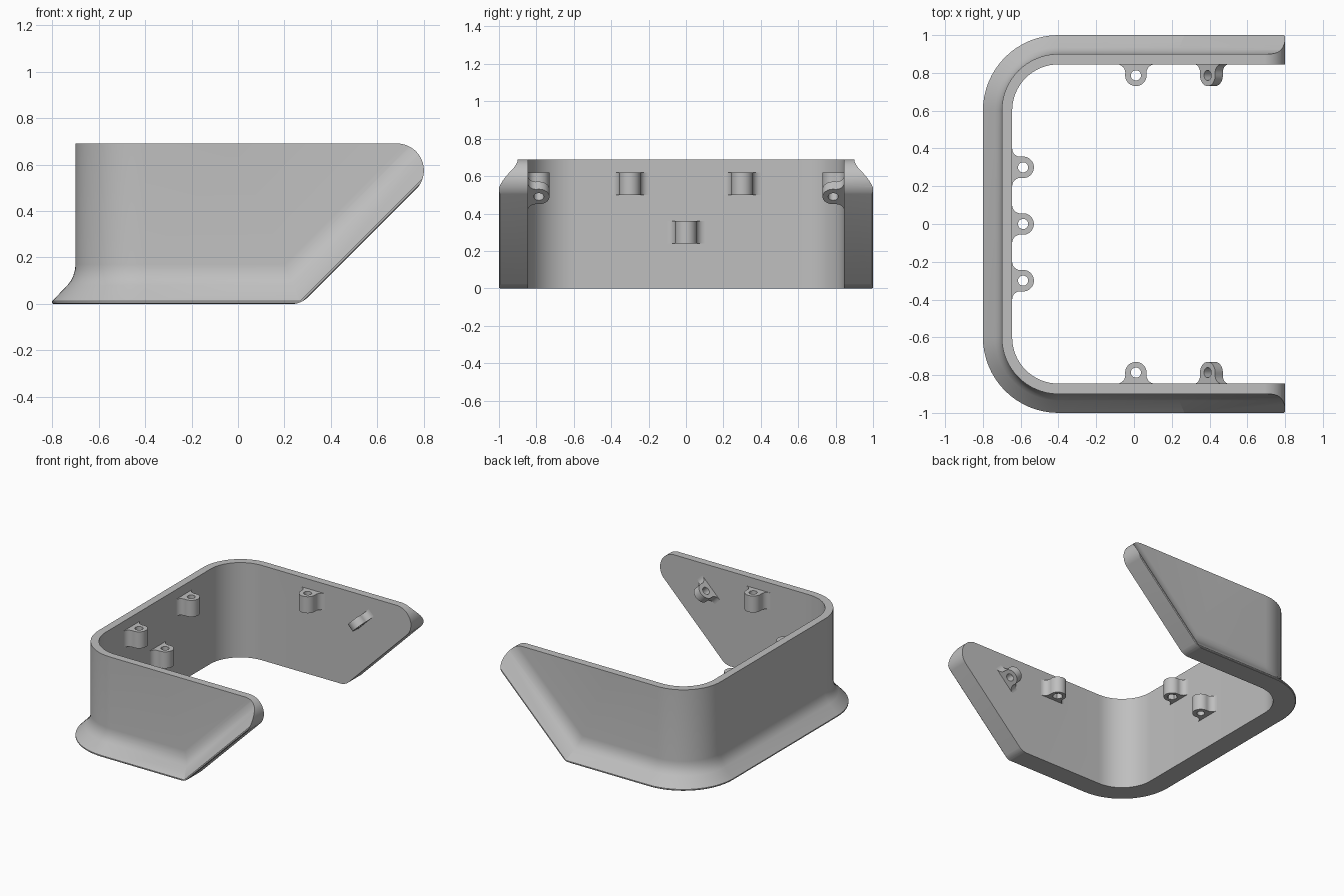
import bpy, bmesh, math
from mathutils import Matrix, Vector

cube = bpy.data.objects.get("Cube")
if cube:
    bpy.data.objects.remove(cube, do_unlink=True)

grey = bpy.data.materials.new("plain_grey")
grey.use_nodes = True
COLOUR = (0.52, 0.52, 0.52, 1)
grey.diffuse_color = COLOUR
bsdf = next(n for n in grey.node_tree.nodes if n.type == 'BSDF_PRINCIPLED')
bsdf.inputs["Base Color"].default_value = COLOUR

H = 0.69            # wall height
CX = 0.272          # where the slanted arm edge would meet the floor
WALL = 0.055        # wall thickness
R2 = math.sqrt(2)


def select(obj):
    bpy.ops.object.select_all(action='DESELECT')
    obj.select_set(True)
    bpy.context.view_layer.objects.active = obj


def mesh_object(name, bm):
    bmesh.ops.remove_doubles(bm, verts=bm.verts, dist=1e-5)
    bmesh.ops.recalc_face_normals(bm, faces=bm.faces)
    me = bpy.data.meshes.new(name)
    bm.to_mesh(me)
    bm.free()
    me.materials.append(grey)
    obj = bpy.data.objects.new(name, me)
    bpy.context.collection.objects.link(obj)
    return obj


def arc(cx, cy, r, a0, a1, n):
    angles = [math.radians(a0 + (a1 - a0) * i / n) for i in range(n + 1)]
    return [(cx + r * math.cos(a), cy + r * math.sin(a)) for a in angles]


# Wall section: (outward offset, distance in from the flared edge)
section = [(-WALL, 0), (0.095, 0), (0.1, 0.004), (0.1, 0.012), (0.035, 0.08), (0.02, 0.099),
           (0.009, 0.122), (0.002, 0.147), (0, 0.17), (0, H), (-WALL, H)]

# Stations on one half: (base point, outward direction, in-from-edge direction)
half = [(Vector((CX + H, 0.9, H)), Vector((0, 1, 0)), Vector((-R2, 0, 0))),
        (Vector((CX, 0.9, 0)), Vector((0, 1, 0)), Vector((1 - R2, 0, 1)))]
for i in range(17):
    a = math.radians(90 + 90 * i / 16)
    out = Vector((math.cos(a), math.sin(a), 0))
    half.append((Vector((-0.4, 0.6, 0)) + out * 0.3, out, Vector((0, 0, 1))))


def flip(v):
    return Vector((v.x, -v.y, v.z))


stations = half + [tuple(flip(v) for v in st) for st in reversed(half)]

# Flared U-shaped wall
bm = bmesh.new()
rings = [[bm.verts.new(b + out * o + inn * d) for o, d in section] for b, out, inn in stations]
n = len(section)
for r0, r1 in zip(rings, rings[1:]):
    for j in range(n):
        k = (j + 1) % n
        bm.faces.new((r0[j], r0[k], r1[k], r1[j]))
bm.faces.new(rings[0])
bm.faces.new(rings[-1])
bmesh.ops.remove_doubles(bm, verts=bm.verts, dist=1e-5)
bmesh.ops.dissolve_degenerate(bm, dist=1e-6, edges=bm.edges)
wall = mesh_object("flared_wall", bm)

# Side outline that rounds the nose and the lower corner of both arms
fillet = arc(CX - 0.0414, 0.1, 0.1005, -90, -45, 6)
nose = arc(0.685, 0.575, 0.1155, -45, 90, 20)
jog = 0.03
outline = ([(-1, 0.8), (-1, -0.1), (fillet[0][0], -0.1)] + fillet
           + [(fillet[-1][0] + jog, fillet[-1][1] - jog), (nose[0][0] + jog, nose[0][1] - jog)]
           + nose + [(nose[-1][0], 0.8)])
bm = bmesh.new()
front = [bm.verts.new((x, -1.2, z)) for x, z in outline]
back = [bm.verts.new((x, 1.2, z)) for x, z in outline]
bm.faces.new(front)
bm.faces.new(back)
for i in range(len(outline)):
    j = (i + 1) % len(outline)
    bm.faces.new((front[i], front[j], back[j], back[i]))
cutter = mesh_object("arm_outline_cutter", bm)
cutter.hide_render = True

select(wall)
mod = wall.modifiers.new("round_arms", 'BOOLEAN')
mod.operation = 'INTERSECT'
mod.solver = 'EXACT'
mod.object = cutter
bpy.ops.object.modifier_apply(modifier=mod.name)
bpy.data.objects.remove(cutter, do_unlink=True)
bpy.ops.object.shade_smooth_by_angle(angle=math.radians(30))

# Screw lug outline: boss blended into the wall by two fillets
FOOT, RF, BOSS, HOLE_V = 0.1, 0.044, 0.057, 0.058
right = arc(FOOT, RF, RF, 270, 172, 8)
lug_outline = ([(FOOT, -0.01)] + right + arc(0, HOLE_V, BOSS, -8, 188, 20)[1:-1]
               + [(-u, v) for u, v in reversed(right)] + [(-FOOT, -0.01)])
round_hole = arc(0, HOLE_V, 0.027, 0, 345, 23)
hex_hole = arc(0, HOLE_V, 0.036, 0, 300, 5)


def lug(name, centre, out, axis, thick, hole):
    """Plate with a hole, standing off the wall along out, extruded along axis."""
    cu = bpy.data.curves.new(name, 'CURVE')
    cu.dimensions = '2D'
    cu.fill_mode = 'BOTH'
    cu.extrude = thick / 2
    for loop in (lug_outline, hole):
        sp = cu.splines.new('POLY')
        sp.points.add(len(loop) - 1)
        for p, (u, v) in zip(sp.points, loop):
            p.co = (u, v, 0, 1)
        sp.use_cyclic_u = True
    cu.materials.append(grey)
    obj = bpy.data.objects.new(name, cu)
    bpy.context.collection.objects.link(obj)
    v, w = Vector(out), Vector(axis).normalized()
    m = Matrix((v.cross(w), v, w)).transposed().to_4x4()
    m.translation = Vector(centre)
    obj.matrix_world = m
    select(obj)
    bpy.ops.object.convert(target='MESH')
    bpy.ops.object.shade_smooth_by_angle(angle=math.radians(30))


def nut_lug(name, x, y, out):
    """Upright lug with a hexagonal nut pocket in its underside."""
    lug(name, (x, y, 0.585), out, (0, 0, 1), 0.07, round_hole)
    lug(name + "_nut_pocket", (x, y, 0.525), out, (0, 0, 1), 0.05, hex_hole)


# Lugs on the end wall
XW, YW = -0.7 + WALL, 0.9 - WALL
lug("end_lug_low", (XW, 0, 0.30), (1, 0, 0), (0, 0, 1), 0.12, round_hole)
for side, s in (("back", 1), ("front", -1)):
    nut_lug("end_lug_" + side, XW, 0.3 * s, (1, 0, 0))
    # Lugs on the arms: one upright, one tilted with the slanted edge
    nut_lug("arm_lug_" + side, 0.01, YW * s, (0, -s, 0))
    lug("tilted_lug_" + side, (0.41, YW * s, 0.51), (0, -s, 0), (-1, 0, 1), 0.057, round_hole)
